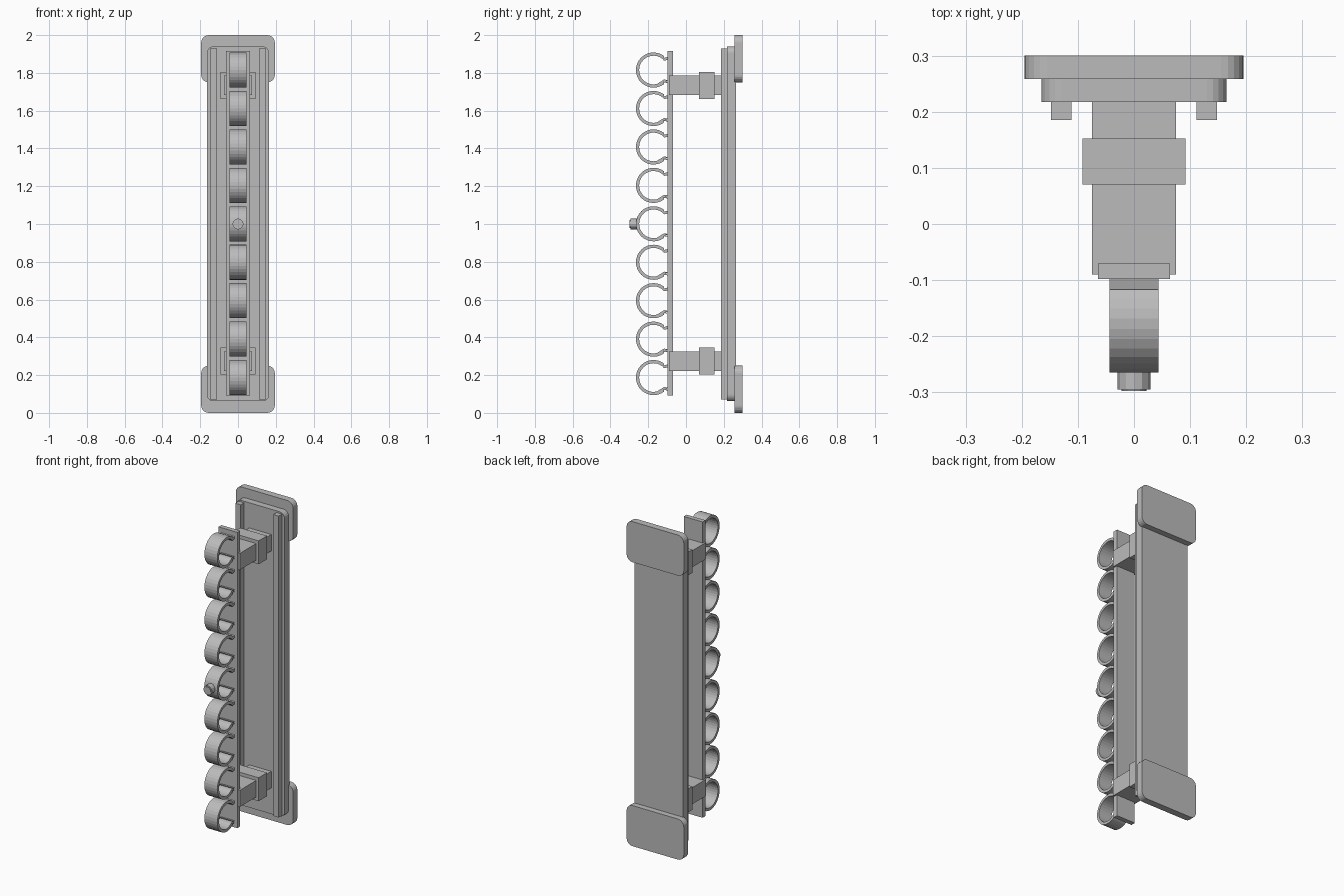
import bpy, bmesh
from math import sin, cos, radians
from mathutils import Vector

if "Cube" in bpy.data.objects:
    bpy.data.objects.remove(bpy.data.objects["Cube"])

grey = bpy.data.materials.new("plain grey")
grey.use_nodes = True
colour = (0.5, 0.5, 0.5, 1)
grey.diffuse_color = colour
grey.node_tree.nodes["Principled BSDF"].inputs["Base Color"].default_value = colour


def finish(name, bm):
    bmesh.ops.recalc_face_normals(bm, faces=bm.faces)
    mesh = bpy.data.meshes.new(name)
    bm.to_mesh(mesh)
    bm.free()
    mesh.materials.append(grey)
    ob = bpy.data.objects.new(name, mesh)
    bpy.context.collection.objects.link(ob)
    return ob


def extrude(name, points, direction):
    """Solid made by pushing a flat outline along a vector."""
    bm = bmesh.new()
    face = bm.faces.new([bm.verts.new(p) for p in points])
    out = bmesh.ops.extrude_face_region(bm, geom=[face], use_keep_orig=True)
    moved = [v for v in out["geom"] if isinstance(v, bmesh.types.BMVert)]
    bmesh.ops.translate(bm, vec=direction, verts=moved)
    return finish(name, bm)


def box(name, x, y, z):
    outline = [(x[0], y[0], z[0]), (x[1], y[0], z[0]),
               (x[1], y[0], z[1]), (x[0], y[0], z[1])]
    return extrude(name, outline, Vector((0, y[1] - y[0], 0)))


def rounded_plate(name, half, y, z, r, steps=5):
    outline = []
    corners = [(half - r, z[1] - r), (r - half, z[1] - r),
               (r - half, z[0] + r), (half - r, z[0] + r)]
    for i, (cx, cz) in enumerate(corners):
        for s in range(steps + 1):
            a = radians(90 * (i + s / steps))
            outline.append((cx + r * cos(a), y[0], cz + r * sin(a)))
    return extrude(name, outline, Vector((0, y[1] - y[0], 0)))


def disc(name, r, y, z, sides):
    outline = [(r * cos(radians(360 * i / sides)), y[0],
                z + r * sin(radians(360 * i / sides))) for i in range(sides)]
    return extrude(name, outline, Vector((0, y[1] - y[0], 0)))


# Back plate with its two front rails
rounded_plate("back_plate", 0.165, (0.217, 0.264), (0.062, 1.94), 0.035)
for side, s in (("left", 1), ("right", -1)):
    box(side + "_rail", sorted((s * 0.111, s * 0.148)), (0.185, 0.222), (0.072, 1.93))

# Mounting pads, arms and collars at both ends
for end, pad, mid in (("lower", (0, 0.25), 0.274), ("upper", (1.75, 2), 1.734)):
    rounded_plate(end + "_mounting_pad", 0.195, (0.258, 0.3), pad, 0.04)
    box(end + "_arm", (-0.075, 0.075), (-0.09, 0.22), (mid - 0.051, mid + 0.051))
    box(end + "_collar", (-0.092, 0.092), (0.07, 0.152), (mid - 0.072, mid + 0.072))

# Long bar carrying the clips
box("clip_bar", (-0.064, 0.064), (-0.098, -0.07), (0.092, 1.915))

# Open ring clips, with lips reaching back to the bar
COUNT, FIRST, LAST = 9, 0.187, 1.815
CENTRE_Y, OUTER, INNER, OPEN, STEPS = -0.172, 0.093, 0.076, 42, 24
angles = [radians(OPEN + (360 - 2 * OPEN) * i / STEPS) for i in range(STEPS + 1)]


def arc(r):
    return [(CENTRE_Y + r * cos(a), r * sin(a)) for a in angles]


outer_lip = [(-0.118, 0.064), (-0.096, 0.07)]
inner_lip = [(-0.096, 0.054), (-0.116, 0.05)]
mirror = lambda pts: [(y, -z) for y, z in reversed(pts)]
outer_arc, inner_arc = arc(OUTER)[1:-1], arc(INNER)[1:-1]
profile = (outer_lip[::-1] + outer_arc + mirror(outer_lip[::-1])
           + mirror(inner_lip) + inner_arc[::-1] + inner_lip[::-1])
for i in range(COUNT):
    zc = FIRST + (LAST - FIRST) * i / (COUNT - 1)
    extrude("clip_%d" % (i + 1), [(-0.044, y, zc + z) for y, z in profile],
            Vector((0.088, 0, 0)))

# Small knob on the middle clip
disc("knob", 0.029, (-0.295, -0.258), 1.0, 12)
disc("knob_cap", 0.022, (-0.298, -0.29), 1.0, 12)
